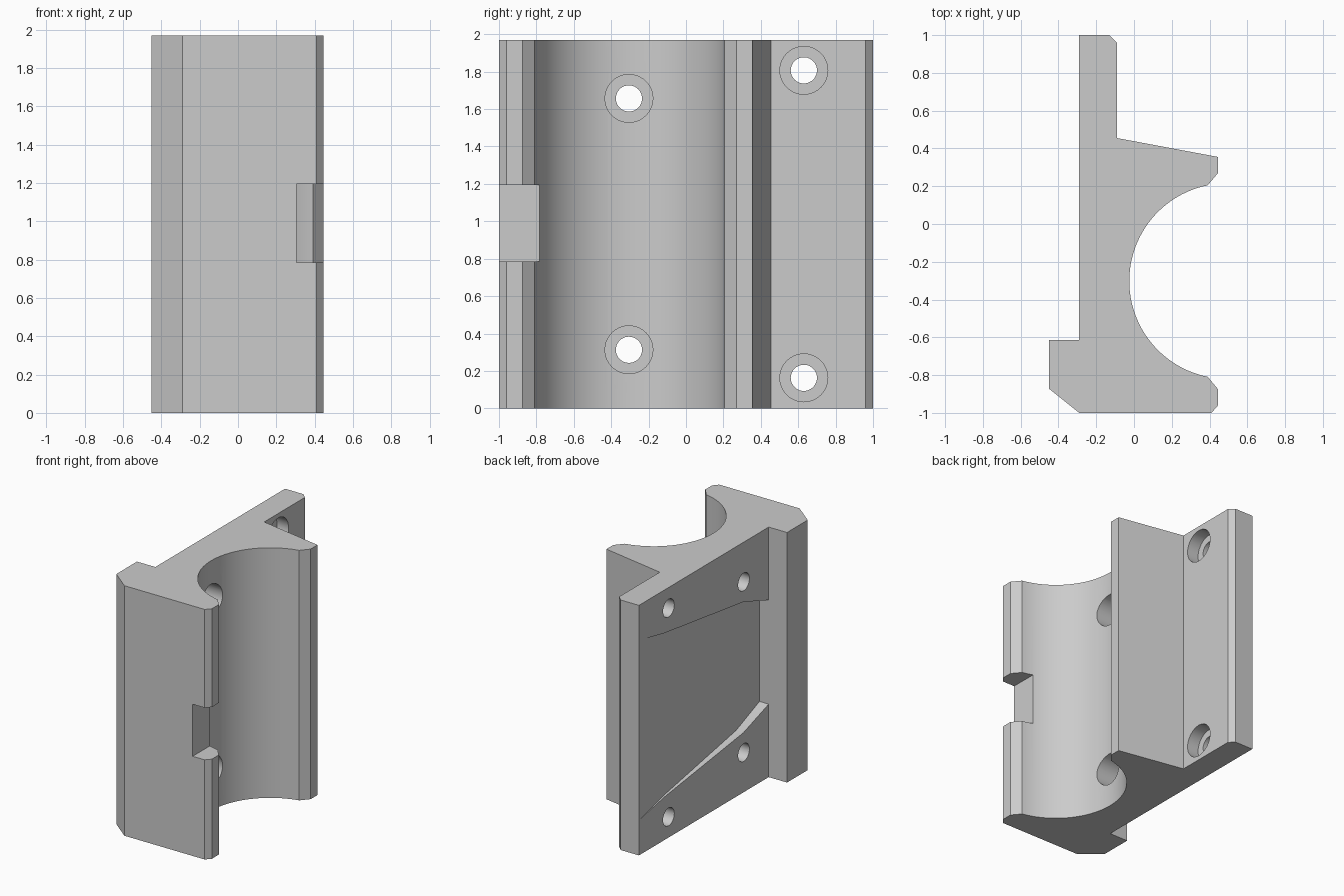
import bpy
import math

if "Cube" in bpy.data.objects:
    bpy.data.objects.remove(bpy.data.objects["Cube"])

H = 1.97       # height of the extruded block
BACK = -0.29   # x of the flat back face


def prism(name, pts, axis, lo, hi):
    """Extrude a 2D profile: axis 'z' takes (x, y) points, axis 'x' takes (y, z)."""
    n = len(pts)

    def place(p, d):
        return (p[0], p[1], d) if axis == 'z' else (d, p[0], p[1])

    verts = [place(p, lo) for p in pts] + [place(p, hi) for p in pts]
    faces = [tuple(reversed(range(n))), tuple(range(n, 2 * n))]
    faces += [(i, (i + 1) % n, n + (i + 1) % n, n + i) for i in range(n)]
    mesh = bpy.data.meshes.new(name)
    mesh.from_pydata(verts, [], faces)
    obj = bpy.data.objects.new(name, mesh)
    bpy.context.collection.objects.link(obj)
    return obj


def circle(y, z, r, n=40):
    return [(y + r * math.cos(2 * math.pi * i / n),
             z + r * math.sin(2 * math.pi * i / n)) for i in range(n)]


def cut(cutter):
    """Subtract a helper solid from the block, then remove it."""
    bpy.context.view_layer.objects.active = body
    mod = body.modifiers.new("cut", 'BOOLEAN')
    mod.operation = 'DIFFERENCE'
    mod.solver = 'EXACT'
    mod.object = cutter
    bpy.ops.object.modifier_apply(modifier=mod.name)
    bpy.data.objects.remove(cutter)


# Cradle cross-section: mounting flange, two jaws round a curved seat, rear lip
cx, cy, r = 0.492, -0.302, 0.517
half = math.acos((cx - 0.39) / r)
seat = [(cx - r * math.cos(a), cy + r * math.sin(a))
        for a in (half * (1 - 2 * i / 48) for i in range(49))]
profile = [(BACK, 1), (-0.13, 1), (-0.09, 0.96), (-0.09, 0.455),
           (0.445, 0.355), (0.445, 0.27)] + seat + [
           (0.445, -0.875), (0.445, -0.96), (0.41, -1), (BACK, -1),
           (-0.45, -0.872), (-0.45, -0.615), (BACK, -0.615)]
profile.reverse()
body = prism("clamp_cradle", profile, 'z', 0, H)

# Notch through the front jaw
cut(prism("jaw_notch", [(0.305, -1.1), (0.6, -1.1), (0.6, -0.7), (0.305, -0.7)],
          'z', 0.785, 1.195))

# Four counterbored screw holes
for y, dz, floor in ((-0.305, 0.672, -0.19), (0.63, 0.822, -0.19)):
    for s in (-1, 1):
        z = H / 2 + s * dz
        cut(prism("screw_hole", circle(y, z, 0.07), 'x', -0.7, 0.7))
        cut(prism("counterbore", circle(y, z, 0.128), 'x', floor, 0.7))

# Tapered recess in the back, shallow at the flange edge and deeper by the lip
edge = [(1.0, 0.709), (0.68, 0.645), (-0.3, 0.515), (-0.615, 0.41)]
outline = [(y, H / 2 + h) for y, h in edge] + [(y, H / 2 - h) for y, h in reversed(edge)]
recess = prism("back_recess", outline, 'x', BACK - 0.1, BACK)
for v in recess.data.vertices:
    if v.co.x > BACK - 0.05:
        v.co.x = BACK + 0.08 * (1.0 - v.co.y) / 1.615
cut(recess)

# Single grey finish, smooth seat and bores with crisp edges
grey = bpy.data.materials.new("grey")
grey.diffuse_color = (0.6, 0.6, 0.6, 1)
grey.use_nodes = True
grey.node_tree.nodes["Principled BSDF"].inputs["Base Color"].default_value = grey.diffuse_color
body.data.materials.clear()
body.data.materials.append(grey)
for p in body.data.polygons:
    p.material_index = 0
bpy.ops.object.select_all(action='DESELECT')
body.select_set(True)
bpy.context.view_layer.objects.active = body
bpy.ops.object.shade_smooth_by_angle(angle=math.radians(30))
